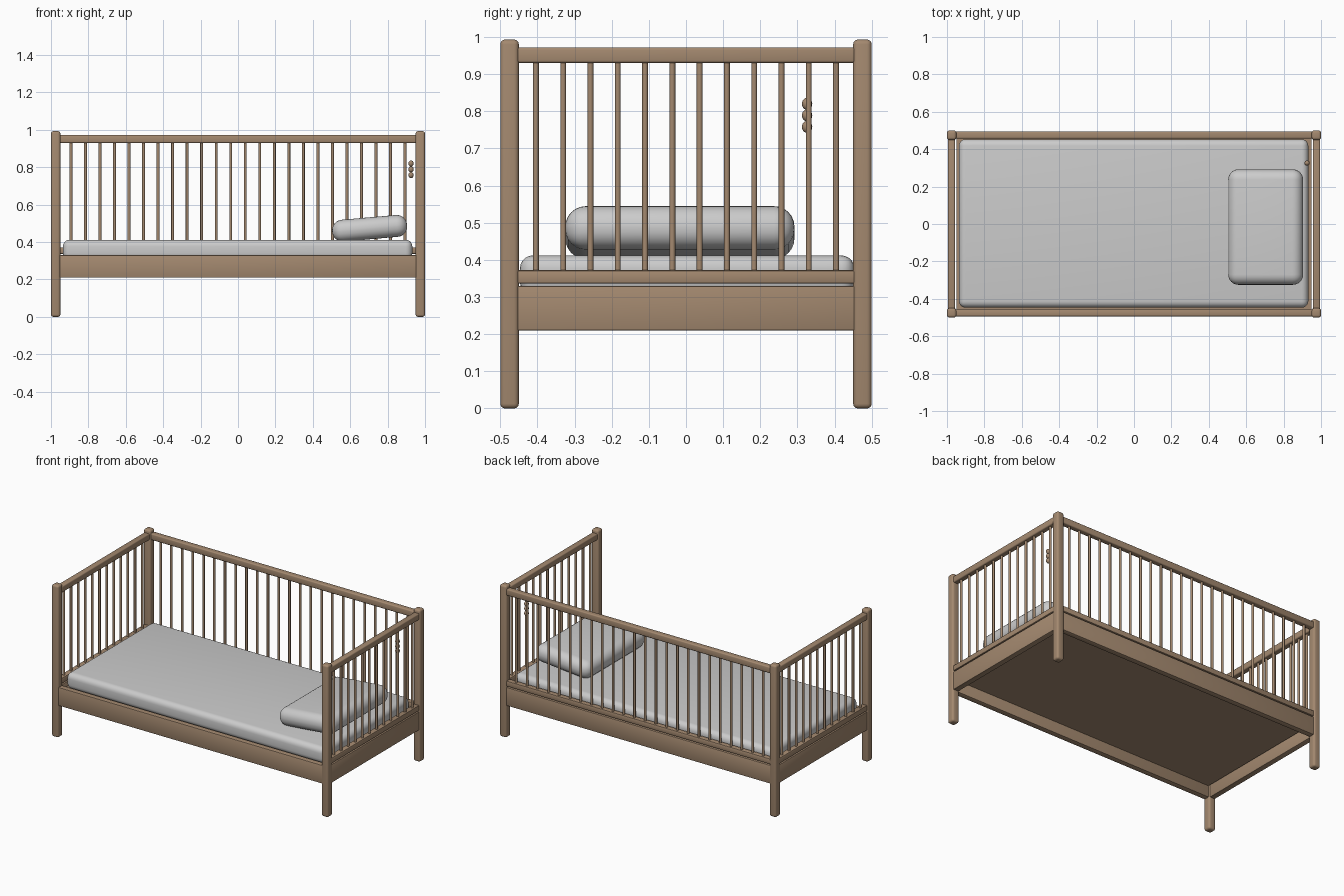
import bpy, math

if "Cube" in bpy.data.objects:
    bpy.data.objects.remove(bpy.data.objects["Cube"])

wood = bpy.data.materials.new("wood")
wood.diffuse_color = (0.37, 0.25, 0.16, 1)
wood.use_nodes = True
wood.node_tree.nodes["Principled BSDF"].inputs["Base Color"].default_value = wood.diffuse_color


def finish(ob, name, mat):
    ob.name = name
    if mat:
        ob.data.materials.append(mat)
    bpy.ops.object.shade_smooth_by_angle(angle=math.radians(40))
    return ob


def box(name, x, y, z, bevel=0.005, seg=2, mat=wood, tilt=0):
    """Rounded box from (min, max) ranges."""
    bpy.ops.mesh.primitive_cube_add(size=1, location=[sum(r) / 2 for r in (x, y, z)])
    ob = bpy.context.object
    ob.scale = [r[1] - r[0] for r in (x, y, z)]
    bpy.ops.object.transform_apply(location=False, rotation=False, scale=True)
    ob.rotation_euler.y = tilt
    if bevel:
        m = ob.modifiers.new("round", 'BEVEL')
        m.width, m.segments = bevel, seg
        bpy.ops.object.modifier_apply(modifier=m.name)
    return finish(ob, name, mat)


def spindle(name, x, y, z0=0.365, z1=0.935):
    bpy.ops.mesh.primitive_cylinder_add(vertices=16, radius=0.0078, depth=z1 - z0,
                                        location=(x, y, (z0 + z1) / 2))
    finish(bpy.context.object, name, wood)


# corner posts
for sx in (-1, 1):
    for sy in (-1, 1):
        box("corner_post", sorted((sx * 0.95, sx)), sorted((sy * 0.45, sy * 0.5)),
            (0, 0.993), 0.013, 4)

# front and back: apron boards, back rails and spindles
lx = (-0.955, 0.955)
for sy in (-1, 1):
    box("long_apron", lx, sorted((sy * 0.457, sy * 0.494)), (0.21, 0.33), 0.004)
box("back_lower_rail", lx, (0.458, 0.494), (0.336, 0.372))
box("back_top_rail", lx, (0.457, 0.495), (0.93, 0.972), 0.007, 3)
for i in range(24):
    spindle("back_spindle", -0.893 + i * 1.786 / 23, 0.476)

# two ends: apron boards, rails and spindles
ly = (-0.455, 0.455)
for sx in (-1, 1):
    box("end_apron", sorted((sx * 0.957, sx * 0.994)), ly, (0.21, 0.33), 0.004)
    box("end_lower_rail", sorted((sx * 0.957, sx * 0.994)), ly, (0.336, 0.372))
    box("end_top_rail", sorted((sx * 0.956, sx * 0.995)), ly, (0.93, 0.972), 0.007, 3)
    for i in range(12):
        spindle("end_spindle", sx * 0.976, -0.404 + i * 0.808 / 11)

# bed base, mattress and tilted pillow
box("bed_base", (-0.95, 0.95), (-0.46, 0.46), (0.285, 0.305), 0)
box("mattress", (-0.936, 0.932), (-0.447, 0.453), (0.305, 0.412), 0.035, 5, None)
box("pillow", (0.503, 0.905), (-0.325, 0.292), (0.415, 0.532), 0.055, 6, None,
    math.radians(-5))

# three play beads near the head end
for z in (0.758, 0.789, 0.820):
    bpy.ops.mesh.primitive_uv_sphere_add(segments=20, ring_count=12, radius=0.0155,
                                         location=(0.925, 0.326, z))
    bpy.context.object.scale = (0.9, 0.9, 1.05)
    finish(bpy.context.object, "play_bead", wood)
